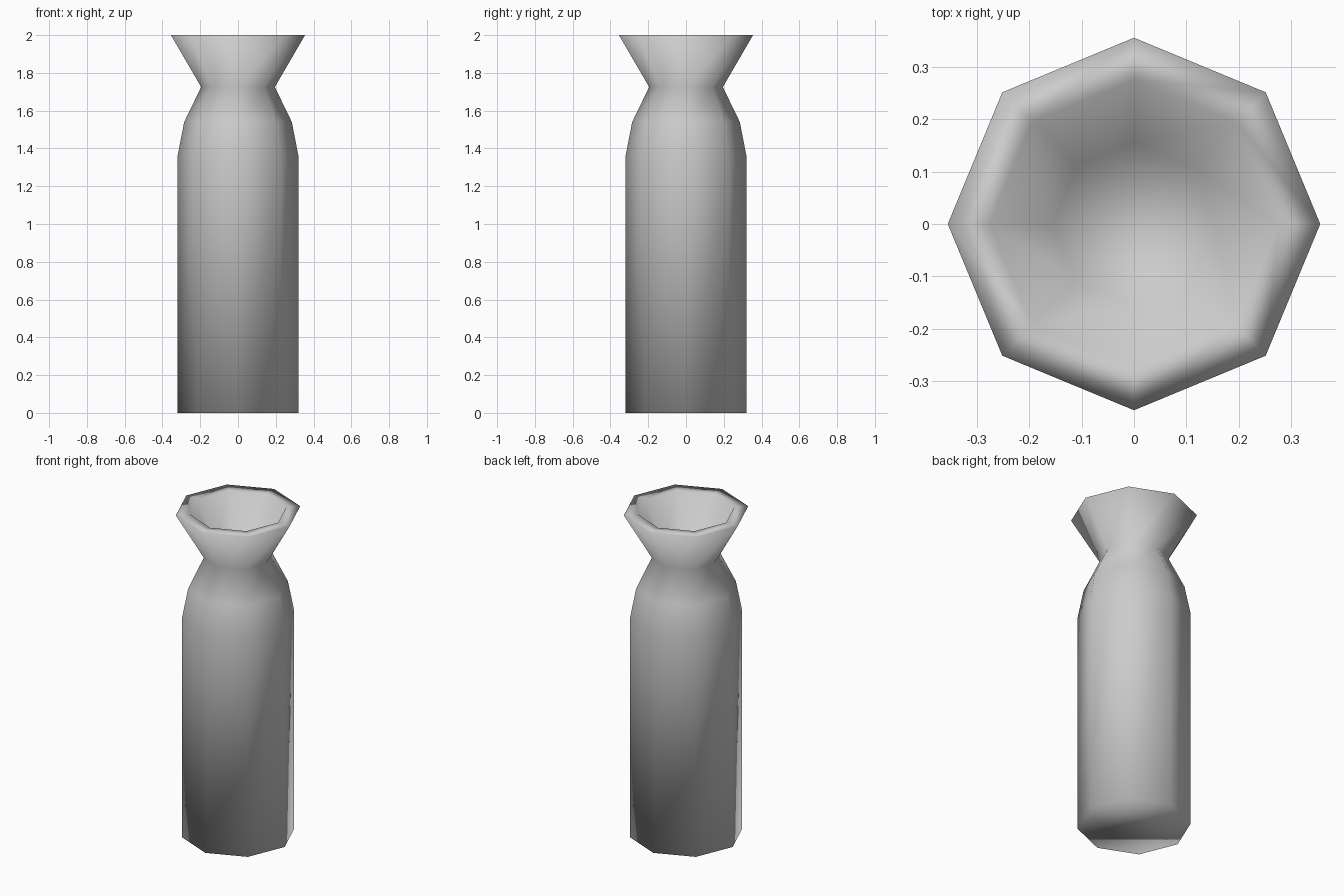
import bpy
import bmesh
from math import cos, sin, pi

if "Cube" in bpy.data.objects:
    bpy.data.objects.remove(bpy.data.objects["Cube"])

SIDES = 8
# (radius, height) from base up the outside, over the rim and down the mouth
PROFILE = [(0.32, 0.0), (0.32, 1.36), (0.285, 1.54), (0.195, 1.725),
           (0.355, 2.0), (0.275, 2.0), (0.155, 1.74)]


def ring(bm, r, z):
    return [bm.verts.new((r * cos(2 * pi * i / SIDES), r * sin(2 * pi * i / SIDES), z))
            for i in range(SIDES)]


# Eight-sided vase body
bm = bmesh.new()
rings = [ring(bm, r, z) for r, z in PROFILE]
for a, b in zip(rings, rings[1:]):
    for i in range(SIDES):
        j = (i + 1) % SIDES
        bm.faces.new((a[i], a[j], b[j], b[i]))

# Base and mouth floor
bm.faces.new(rings[0][::-1])
bm.faces.new(rings[-1])
bmesh.ops.recalc_face_normals(bm, faces=bm.faces)
for f in bm.faces:
    f.smooth = True

mesh = bpy.data.meshes.new("vase")
bm.to_mesh(mesh)
bm.free()
vase = bpy.data.objects.new("vase", mesh)
bpy.context.collection.objects.link(vase)
